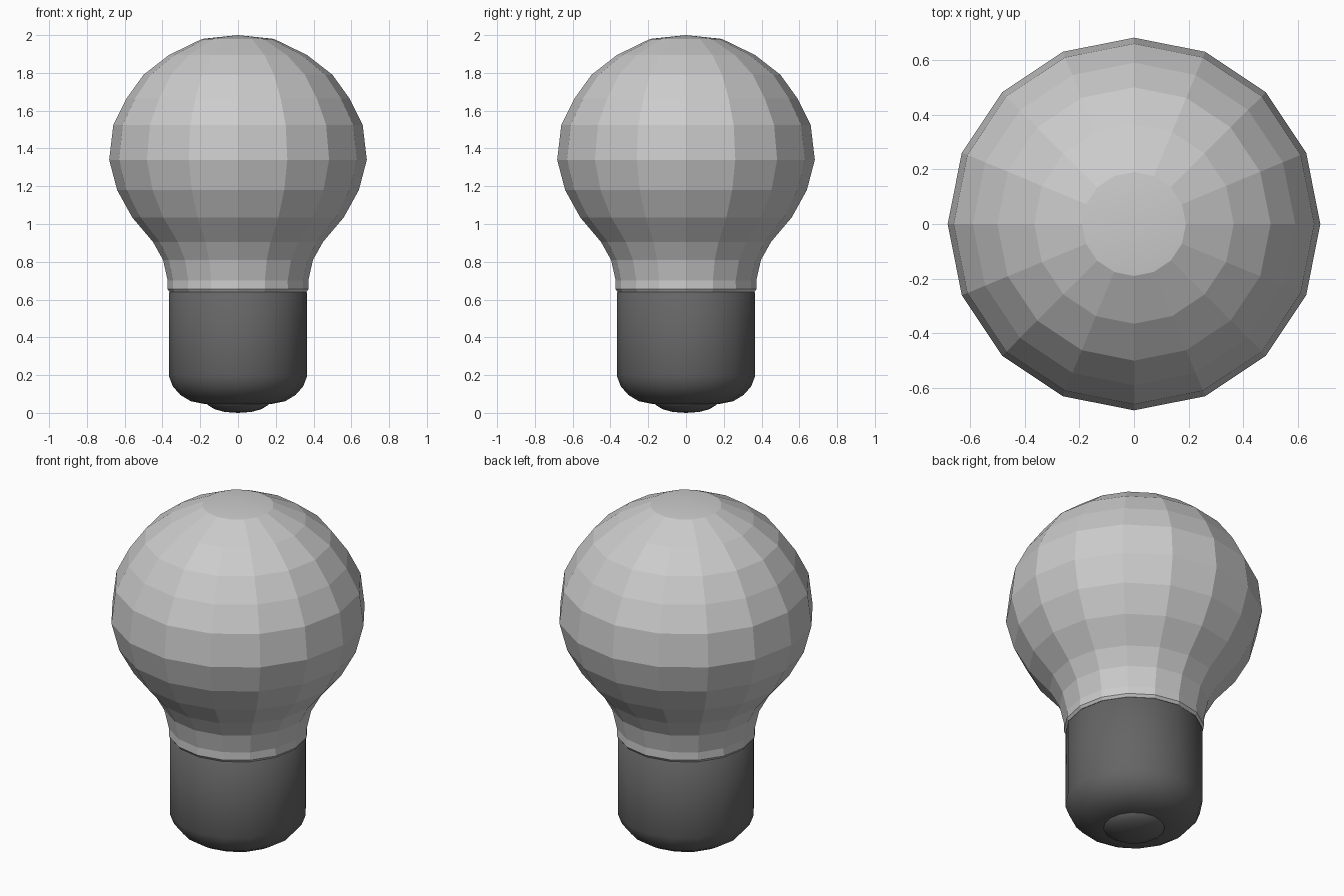
import bpy, bmesh
from math import cos, sin, tau, radians

if "Cube" in bpy.data.objects:
    bpy.data.objects.remove(bpy.data.objects["Cube"])

SIDES = 16


def lathe(name, profile, sharp_angle=None, smooth_below=0.0):
    """Spin an (r, z) profile around z; r = 0 ends become poles."""
    bm = bmesh.new()
    rings = []
    for r, z in profile:
        if r == 0:
            rings.append([bm.verts.new((0, 0, z))] * SIDES)
        else:
            rings.append([bm.verts.new((r * cos(tau * i / SIDES), r * sin(tau * i / SIDES), z))
                          for i in range(SIDES)])
    for a, b in zip(rings, rings[1:]):
        for i in range(SIDES):
            j = (i + 1) % SIDES
            loop = list(dict.fromkeys((a[i], a[j], b[j], b[i])))
            face = bm.faces.new(loop)
            # the crown fan is the only smooth area of the glass
            face.smooth = any(v.co.z > 1.995 for v in loop)
    bmesh.ops.recalc_face_normals(bm, faces=bm.faces)
    mesh = bpy.data.meshes.new(name)
    bm.to_mesh(mesh)
    bm.free()
    obj = bpy.data.objects.new(name, mesh)
    bpy.context.collection.objects.link(obj)
    if sharp_angle:
        bpy.ops.object.select_all(action='DESELECT')
        obj.select_set(True)
        bpy.context.view_layer.objects.active = obj
        bpy.ops.object.shade_smooth_by_angle(angle=radians(sharp_angle))
    return obj


# Faceted glass globe with flared neck
lathe("glass_bulb", [
    (0.362, 0.64), (0.373, 0.655), (0.372, 0.70), (0.397, 0.81), (0.45, 0.905),
    (0.56, 1.035), (0.64, 1.18), (0.682, 1.34), (0.66, 1.525), (0.59, 1.665),
    (0.50, 1.79), (0.365, 1.895), (0.19, 1.98), (0, 2.0)])

# Smooth metal screw base, rounded at the bottom
base = lathe("socket_base", [
    (0, 0.645), (0.355, 0.645), (0.366, 0.635), (0.366, 0.195), (0.345, 0.14),
    (0.305, 0.095), (0.25, 0.062), (0.17, 0.046), (0, 0.046)], sharp_angle=50)

# Small domed contact under the base
contact = lathe("bottom_contact", [
    (0, 0.05), (0.165, 0.05), (0.16, 0.042), (0.125, 0.02), (0.07, 0.005), (0, 0)], sharp_angle=50)

# Dark grey metal
metal = bpy.data.materials.new("dark_metal")
metal.diffuse_color = (0.13, 0.13, 0.13, 1)
metal.use_nodes = True
metal.node_tree.nodes["Principled BSDF"].inputs["Base Color"].default_value = metal.diffuse_color
for part in (base, contact):
    part.data.materials.append(metal)
